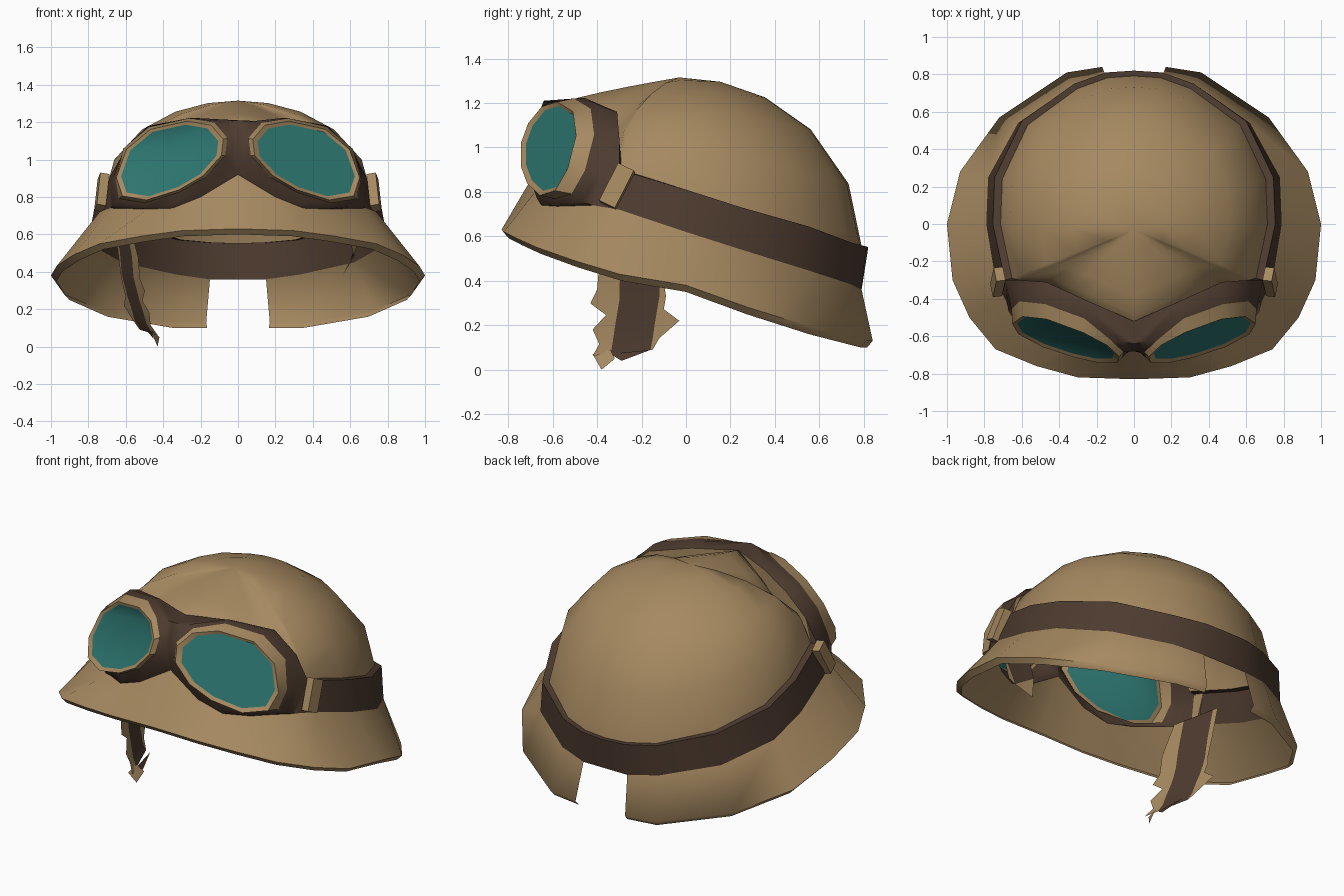
import bpy, bmesh, math
from mathutils import Vector as V

if "Cube" in bpy.data.objects:
    bpy.data.objects.remove(bpy.data.objects["Cube"])


def material(name, col):
    m = bpy.data.materials.new(name)
    m.diffuse_color = (*col, 1)
    m.use_nodes = True
    m.node_tree.nodes["Principled BSDF"].inputs["Base Color"].default_value = m.diffuse_color
    return m


TAN, BROWN, TEAL = 0, 1, 2
MATS = [material("tan_cloth", (0.38, 0.25, 0.118)),
        material("dark_leather", (0.074, 0.043, 0.028)),
        material("teal_glass", (0.026, 0.18, 0.162))]


def build(name, faces, mirror=False, smooth=40):
    """faces: list of (points, colour); mirror copies them across x = 0."""
    bm = bmesh.new()
    for s in ((1, -1) if mirror else (1,)):
        for pts, col in faces:
            pts = [V((p[0] * s, p[1], p[2])) for p in pts]
            f = bm.faces.new([bm.verts.new(p) for p in (pts if s > 0 else pts[::-1])])
            f.material_index = col
    bmesh.ops.remove_doubles(bm, verts=bm.verts, dist=0.0005)
    bmesh.ops.dissolve_degenerate(bm, edges=bm.edges, dist=0.0005)
    bmesh.ops.recalc_face_normals(bm, faces=bm.faces)
    me = bpy.data.meshes.new(name)
    bm.to_mesh(me)
    bm.free()
    for m in MATS:
        me.materials.append(m)
    ob = bpy.data.objects.new(name, me)
    bpy.context.collection.objects.link(ob)
    bpy.context.view_layer.objects.active = ob
    ob.select_set(True)
    bpy.ops.object.shade_smooth_by_angle(angle=math.radians(smooth))
    ob.select_set(False)
    return ob


# Half of the helmet, front to back: brim edge, band bottom, band top
columns = [
    ((0, -.83, .63), (0, -.66, .92), (0, -.52, 1.21)),
    ((.30, -.82, .62), (.20, -.68, .80), (.25, -.41, 1.20)),
    ((.52, -.76, .59), (.35, -.65, .74), (.36, -.36, 1.18)),
    ((.74, -.67, .55), (.48, -.58, .735), (.47, -.31, 1.16)),
    ((.88, -.50, .49), (.68, -.42, .74), (.61, -.30, 1.04)),
    ((.97, -.30, .43), (.74, -.30, .72), (.69, -.30, .90)),
    ((1.0, 0, .38), (.79, 0, .62), (.755, 0, .81)),
    ((.93, .28, .28), (.78, .25, .54), (.745, .25, .73)),
    ((.72, .57, .19), (.62, .54, .45), (.60, .55, .645)),
    ((.36, .81, .13), (.33, .74, .385), (.32, .75, .57)),
    ((.17, .84, .13), (.15, .79, .36), (.15, .81, .555)),
    ((0, .84, .13), (0, .79, .36), (0, .82, .55)),
]
columns = [[V(p) for p in c] for c in columns]
FIRST_BAND, LAST = 5, len(columns) - 1
APEX = V((0, -.03, 1.315))
ROUND = [.2, .5, .6, .6, .7, .85] + [1] * 6    # how full the dome is per column
SINK = [0, .08, .12, .14, .07, 0] + [0] * 6    # dent behind the goggles


def lip(p):
    return V((p.x * .97, p.y * .97, p.z - .03))


def dome_line(i):
    """Points from the band up to the crown."""
    up = columns[i][2].copy()
    up.z -= SINK[i]
    if i >= FIRST_BAND:
        up.x *= .945
        up.y *= .965
    line = []
    for a in (0, 22, 44, 62, 77, 90):
        c, s = math.cos(math.radians(a)), math.sin(math.radians(a))
        rise = ROUND[i] * s + (1 - ROUND[i]) * (1 - c)
        line.append(V((up.x * c, APEX.y + (up.y - APEX.y) * c, up.z + (APEX.z - up.z) * rise)))
    return line


brim, band, dome = [], [], []
for i in range(LAST):
    a, b = columns[i], columns[i + 1]
    if i < LAST - 1:                       # brim stops at the rear notch
        brim += [((a[0], b[0], b[1], a[1]), TAN),
                 ((lip(a[0]), lip(b[0]), b[0], a[0]), TAN)]
    la, lb = dome_line(i), dome_line(i + 1)
    if i >= FIRST_BAND:                    # leather band with a small ledge on top
        band += [((a[1], b[1], b[2], a[2]), BROWN),
                 ((a[2], b[2], lb[0], la[0]), BROWN)]
    elif i == FIRST_BAND - 1:
        band.append(((a[1], b[1], b[2]), BROWN))
        band.append(((a[2], b[2], lb[0]), BROWN))
    for k in range(5):
        quad = (la[k], lb[k], lb[k + 1], la[k + 1])
        dome.append((quad if k < 4 else quad[:3], TAN))
    if i < FIRST_BAND:                     # cloth wall from the dent up to the goggles
        dome.append(((la[0], lb[0], b[2], a[2]), TAN))
build("brim", brim, True, 60)
build("band", band, True)
build("dome", dome, True, 60)

# Goggles: lens outline (x, z), then outer edge of the leather frame
outline = [(.10, 1.10), (.16, 1.17), (.28, 1.19), (.46, 1.15), (.58, 1.05), (.63, .91),
           (.60, .82), (.48, .80), (.32, .85), (.20, .92), (.11, 1.02)]
outer = [(0, -.68, 1.08), (0, -.64, 1.21), (.25, -.41, 1.20), (.47, -.31, 1.16),
         (.61, -.30, 1.04), (.69, -.30, .90), (.68, -.42, .74), (.48, -.58, .735),
         (.35, -.65, .74), (.20, -.68, .80), (0, -.66, .92)]
outer = [V(p) for p in outer]
CX, CZ = .37, 1.0


def on_lens(x, z, scale, push):
    x, z = CX + (x - CX) * scale, CZ + (z - CZ) * scale
    return V((x, -1.2 + .46 * x + .42 * z + push, z))


lens = [on_lens(x, z, .98, 0) for x, z in outline]
rim_front = [on_lens(x, z, 1.08, -.012) for x, z in outline]
rim = []
for k, (x, z) in enumerate(outline):       # the rim is deepest on its outer side
    rim.append(on_lens(x, z, 1.16, .06 if 2 <= k <= 7 else .02))
for p in rim_front + rim:                  # nearly flush beside the temple
    p.x = min(p.x, .655)
middle = []
for k, (r, o) in enumerate(zip(rim, outer)):
    m = r.lerp(o, .5)
    if k in (2, 3, 6, 7, 8):               # swell the frame outward
        m += V((m.x - CX, 0, m.z - CZ)).normalized() * .015
    middle.append(m)


def strip(r0, r1, col):
    n = len(r0)
    return [((r0[k], r0[(k + 1) % n], r1[(k + 1) % n], r1[k]), col) for k in range(n)]


frame = strip(rim, middle, BROWN) + strip(middle, outer, BROWN)
frame.append(((V((0, -.52, 1.21)), outer[1], outer[2]), BROWN))
build("goggle_frame", frame, True, 60)
build("goggle_rims", strip(lens, rim_front, TAN) + strip(rim_front, rim, TAN), True)

# Lenses: the left one is dented
for name, side, dent in (("right_lens", 1, 0), ("left_lens", -1, .08)):
    ring = [V((p.x * side, p.y, p.z)) for p in lens]
    centre = on_lens(CX, CZ + dent, 1, dent)
    centre.x *= side
    build(name, [((ring[k], ring[(k + 1) % 11], centre), TEAL) for k in range(11)])

# Buckles joining band and goggles
for side in (1, -1):
    bpy.ops.mesh.primitive_cube_add(size=1, location=(.728 * side, -.31, .825),
                                    rotation=(-.45, -.17 * side, -.12 * side))
    ob = bpy.context.object
    ob.name = "buckle_right" if side > 0 else "buckle_left"
    ob.scale = (.05, .08, .19)
    ob.data.materials.append(MATS[TAN])

# Hanging chin strap: rows of centre point, frayed cloth widths front and back
rows = [((-.64, -.20, .70), .06, .03), ((-.60, -.20, .50), .10, .03),
        ((-.59, -.21, .38), .10, .02), ((-.575, -.21, .32), .13, .03),
        ((-.56, -.22, .26), .05, .03), ((-.54, -.23, .20), .10, .11),
        ((-.52, -.24, .13), .06, .03), ((-.49, -.25, .08), .08, .01)]
strap = []
for (p, f0, b0), (q, f1, b1) in zip(rows, rows[1:]):
    def across(c, f, b):
        return [V((c[0] + .35 * -d, c[1] + d, c[2] + .1 * d))
                for d in (-.09 - f, -.09, .09, .09 + b)]
    r, s = across(p, f0, b0), across(q, f1, b1)
    strap += [((r[k], r[k + 1], s[k + 1], s[k]), BROWN if k == 1 else TAN) for k in range(3)]
tip = [V((-.46, -.42, .07)), V((-.46, -.34, .09)), V((-.42, -.32, .05)), V((-.43, -.38, 0))]
strap.append((tip, TAN))
strap.append(((V((-.46, -.34, .071)), V((-.49, -.16, .089)), V((-.45, -.29, .04))), BROWN))
build("chin_strap", strap)

# Torn strap stub on the other side
build("strap_stub", [
    ((V((.68, -.34, .70)), V((.68, -.14, .66)), V((.60, -.16, .46)), V((.62, -.30, .48))), BROWN),
    ((V((.62, -.30, .48)), V((.60, -.16, .46)), V((.56, -.22, .38))), TAN),
    ((V((.68, -.34, .70)), V((.62, -.30, .48)), V((.60, -.38, .56))), TAN)])
